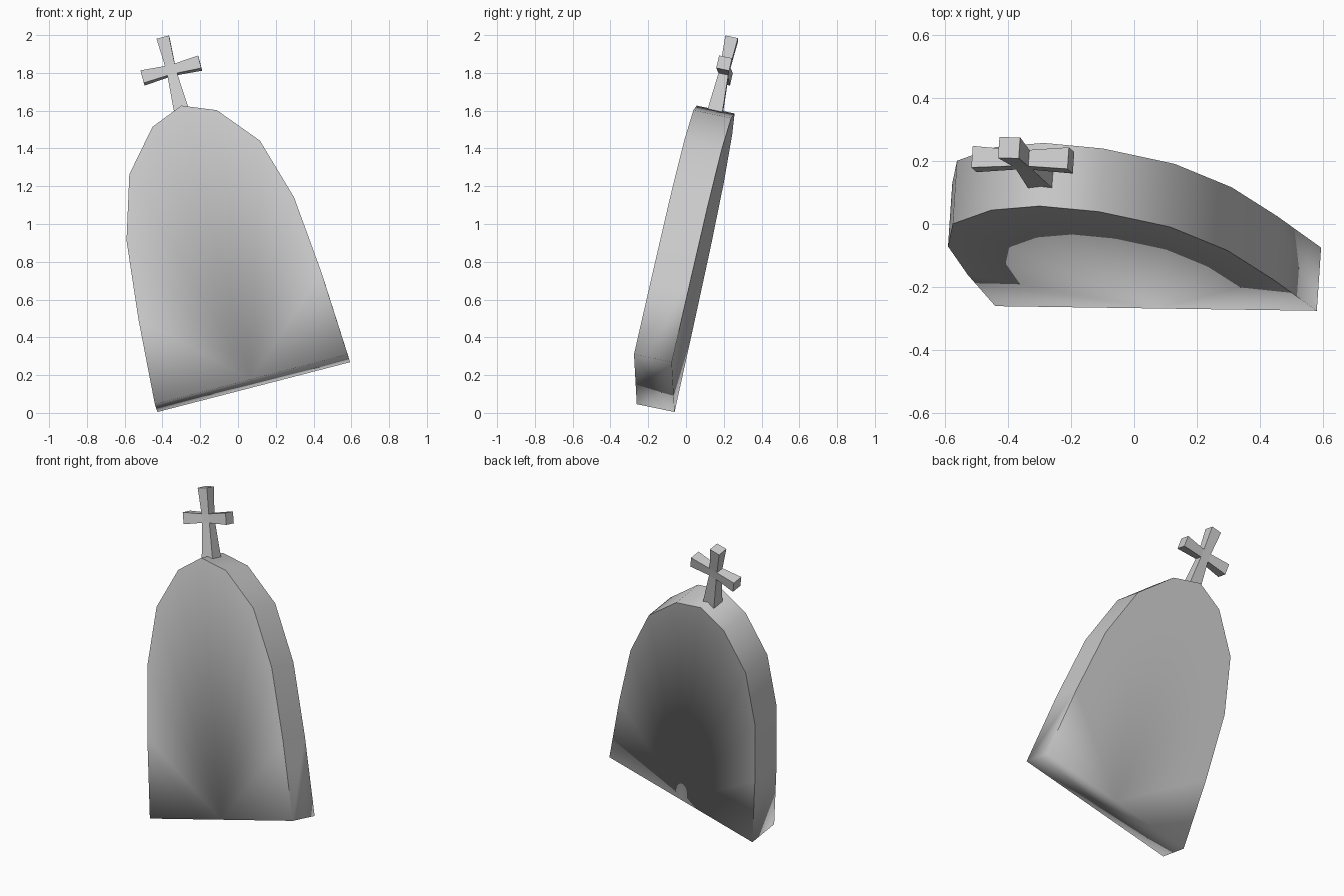
import bpy, bmesh
from mathutils import Vector, Matrix

if "Cube" in bpy.data.objects:
    bpy.data.objects.remove(bpy.data.objects["Cube"])

# Leaning frame: u = right, v = back, w = up along the stone
u = Vector((0.967, -0.014, 0.25)).normalized()
w = u.cross(Vector((0.075, 0.977, -0.20))).normalized()
v = w.cross(u)
lean = Matrix((u, v, w)).transposed().to_4x4()
lean.translation = Vector((0.07, -0.268, 0.178))
THICK = 0.205


def finish(bm, name, smooth):
    bmesh.ops.recalc_face_normals(bm, faces=bm.faces)
    for f in bm.faces:
        f.smooth = smooth
    me = bpy.data.meshes.new(name)
    bm.to_mesh(me)
    bm.free()
    ob = bpy.data.objects.new(name, me)
    ob.matrix_world = lean
    bpy.context.collection.objects.link(ob)
    return ob


# Headstone: mirrored arch profile, faces fanned from the middle of the base
half = [(0.527, 0), (0.50, 0.468), (0.458, 0.897), (0.357, 1.24), (0.176, 1.458)]
arch = half + [(0, 1.53)] + [(-x, z) for x, z in reversed(half)]
outline = [(0, 0)] + arch
bm = bmesh.new()
front, back = [[bm.verts.new((x, y, z)) for x, z in outline] for y in (0, THICK)]
n = len(outline)
for i in range(n):
    j = (i + 1) % n
    bm.faces.new((front[i], front[j], back[j], back[i]))
    if 0 < i < n - 1:
        bm.faces.new((front[0], front[i], front[j]))
        bm.faces.new((back[0], back[j], back[i]))
# Crisp edges around the arch, soft shading into the base
for ring in (front, back):
    for a, b in zip(ring[1:-1], ring[2:]):
        bm.edges.get((a, b)).smooth = False
finish(bm, "headstone", True)

# Cross: small cube with four arms extruded and flared outwards
CORE = 0.053
bm = bmesh.new()
bmesh.ops.create_cube(bm, size=CORE)
arms = [((1, 0, 0), 0.131, 0.070), ((-1, 0, 0), 0.131, 0.070),
        ((0, 0, 1), 0.153, 0.068), ((0, 0, -1), 0.225, 0.082)]
for direction, length, width in arms:
    d = Vector(direction)
    face = next(f for f in bm.faces
                if f.normal.dot(d) > 0.99 and f.calc_center_median().length < CORE)
    tip = bmesh.ops.extrude_discrete_faces(bm, faces=[face])["faces"][0]
    base = tip.calc_center_median()
    for vert in tip.verts:
        vert.co = base + (vert.co - base) * (width / CORE) + d * length
    bm.normal_update()
bmesh.ops.remove_doubles(bm, verts=bm.verts, dist=1e-5)
bmesh.ops.translate(bm, verts=bm.verts, vec=(-0.007, THICK / 2, 1.75))
finish(bm, "top_cross", False)
